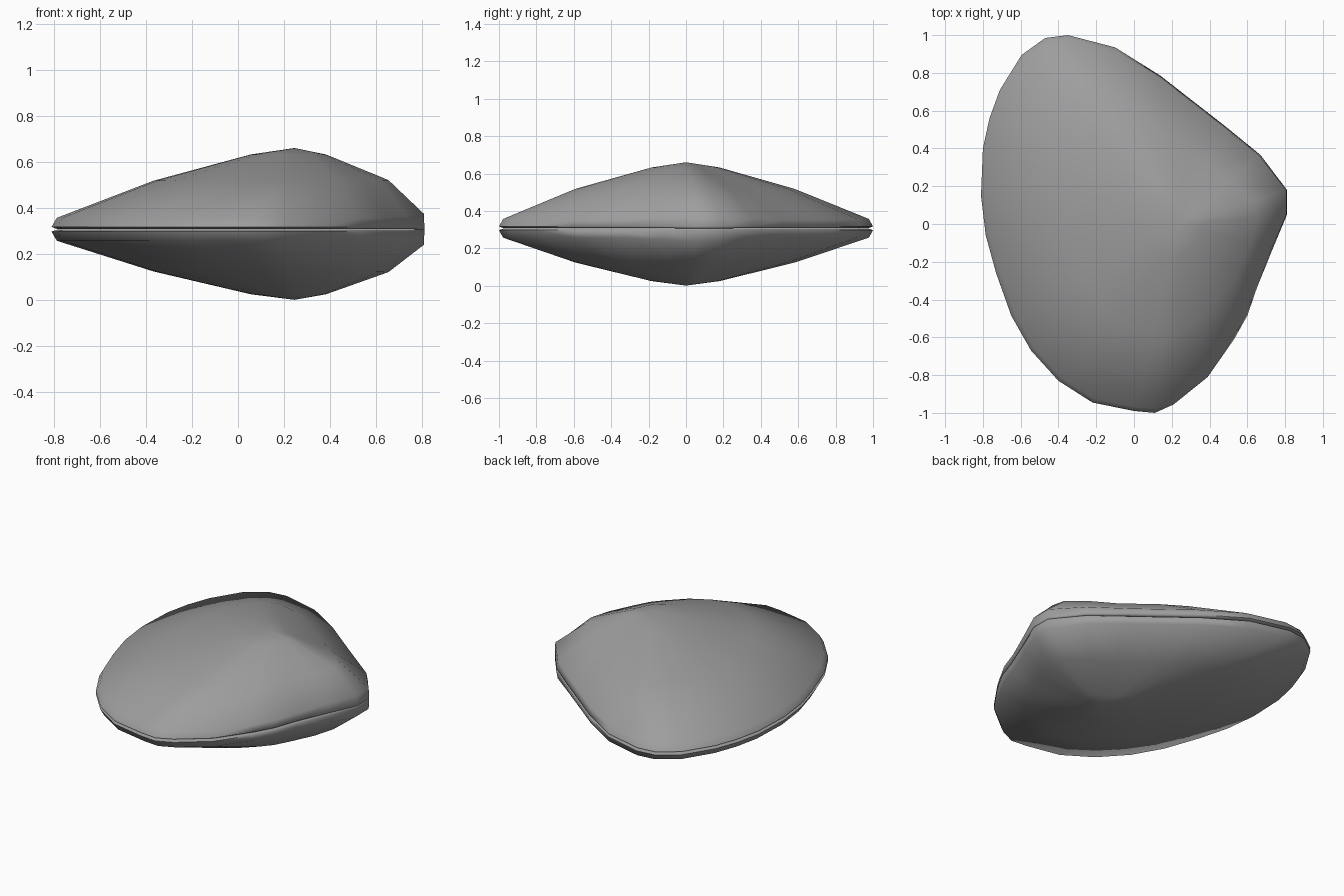
import bpy, bmesh
from math import atan2, cos, radians

if "Cube" in bpy.data.objects:
    bpy.data.objects.remove(bpy.data.objects["Cube"])

# Rim outline seen from above, counter-clockwise from the hinge tip
OUTLINE = [(.81, .18), (.67, .365), (.48, .52), (.30, .66), (.14, .785), (-.10, .935),
           (-.35, 1.0), (-.47, .985), (-.595, .895), (-.71, .71), (-.765, .56),
           (-.80, .40), (-.81, .15), (-.785, -.06), (-.73, -.26), (-.65, -.485),
           (-.545, -.67), (-.40, -.83), (-.22, -.945), (0, -.99), (.11, -1.0),
           (.21, -.955), (.39, -.81), (.53, -.61), (.60, -.485), (.65, -.34),
           (.735, -.13), (.81, .05)]
APEX = (.245, 0)
SEAM = .307

# Dark grey shell
grey = bpy.data.materials.new("shell_grey")
grey.diffuse_color = (.34, .34, .34, 1)
grey.use_nodes = True
grey.node_tree.nodes["Principled BSDF"].inputs["Base Color"].default_value = grey.diffuse_color


def shell_half(name, side, dome):
    """One valve: rings shrink from the rim towards an off-centre apex."""
    bm = bmesh.new()

    def make(fraction, bulge, height, hinge_height, hinge_fraction=None):
        ring = []
        for x, y in OUTLINE:
            dx, dy = x - APEX[0], y - APEX[1]
            a = atan2(dy, dx)
            steep = max(0, cos(a - radians(-22))) ** 2
            hinge = max(0, cos(a - radians(10))) ** 6
            f = fraction + bulge * steep
            if hinge_fraction is not None:
                f += (hinge_fraction - f) * hinge
            z = height + hinge_height * hinge
            ring.append(bm.verts.new((APEX[0] + dx * f, APEX[1] + dy * f, SEAM + side * z)))
        return ring

    rings = [make(.975, 0, .001, -.001, 1.0),        # seam lip
             make(1.0, 0, .010, 0),                  # outer edge
             make(.978, 0, .050, .018, .995),        # top of rim
             make(.58, .18, .211 * dome, .003),      # shoulder
             make(.18, .08, .325 * dome, 0)]         # crown
    apex = bm.verts.new((*APEX, SEAM + side * .353 * dome))
    n = len(OUTLINE)
    for lo, hi in zip(rings, rings[1:]):
        for i in range(n):
            j = (i + 1) % n
            bm.faces.new((lo[i], lo[j], hi[j], hi[i]))
    for i in range(n):
        bm.faces.new((rings[-1][i], rings[-1][(i + 1) % n], apex))
    bm.faces.new(rings[0])
    bmesh.ops.recalc_face_normals(bm, faces=bm.faces)
    mesh = bpy.data.meshes.new(name)
    bm.to_mesh(mesh)
    bm.free()
    mesh.materials.append(grey)
    obj = bpy.data.objects.new(name, mesh)
    bpy.context.collection.objects.link(obj)
    bpy.ops.object.select_all(action='DESELECT')
    obj.select_set(True)
    bpy.context.view_layer.objects.active = obj
    bpy.ops.object.shade_smooth_by_angle(angle=radians(75))


# Two valves; the lower one is slightly shallower
shell_half("upper_shell", 1, 1.0)
shell_half("lower_shell", -1, .868)
